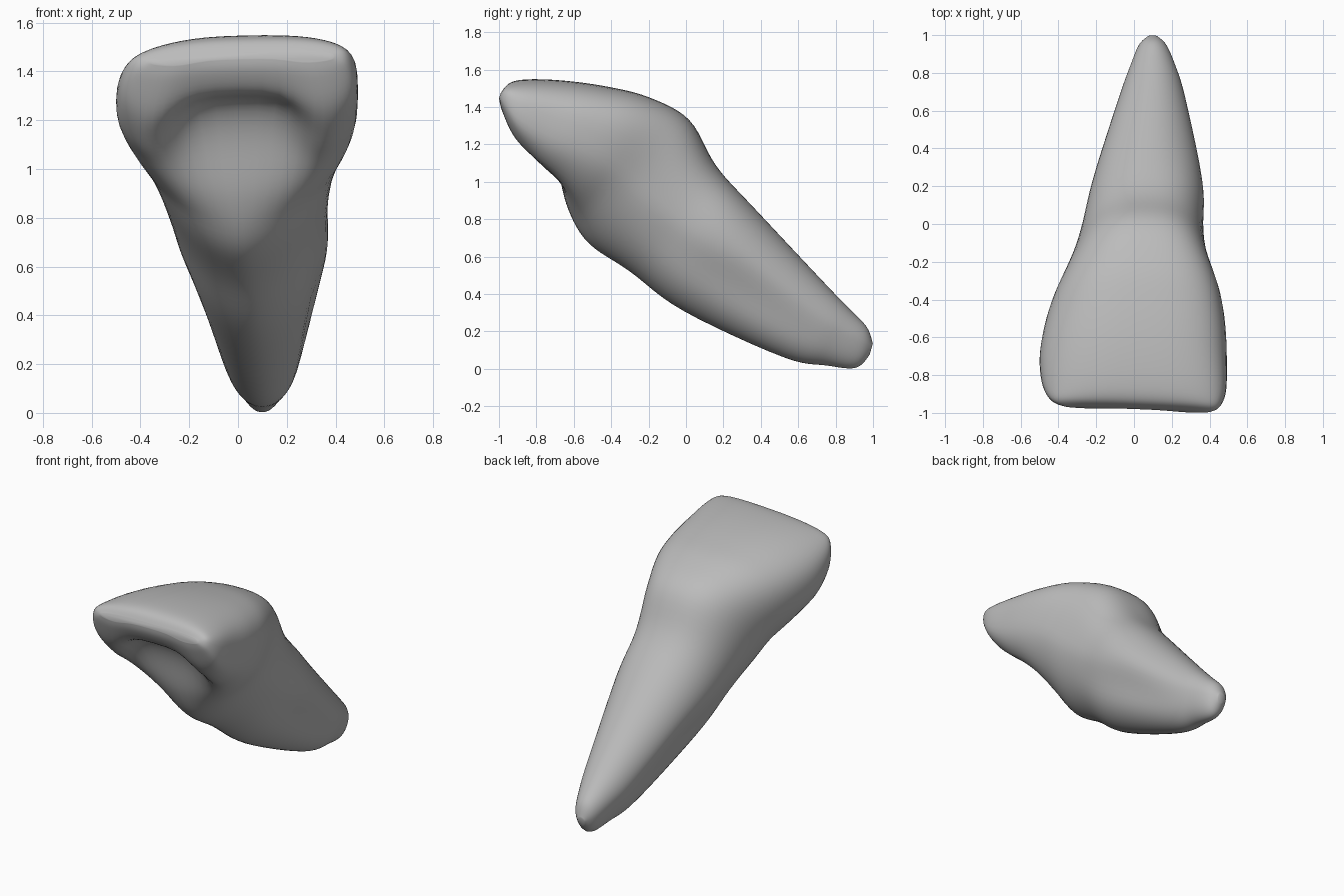
import bpy, bmesh, math
from mathutils import Vector

cube = bpy.data.objects.get("Cube")
if cube:
    bpy.data.objects.remove(cube)

# One plain grey material
grey = bpy.data.materials.new("plain grey")
grey.use_nodes = True
colour = (0.5, 0.5, 0.5, 1)
grey.diffuse_color = colour
grey.node_tree.nodes["Principled BSDF"].inputs["Base Color"].default_value = colour

# Stations from biting edge to root tip:
# outer point (y, z), inner point (y, z), x min, x max
stations = [
    (-0.985, 1.48, -1.0, 1.435, -0.36, 0.39),
    (-0.945, 1.532, -0.985, 1.36, -0.435, 0.45),
    (-0.85, 1.552, -0.92, 1.2, -0.485, 0.488),
    (-0.65, 1.545, -0.815, 1.055, -0.502, 0.493),
    (-0.42, 1.513, -0.725, 0.955, -0.48, 0.488),
    (-0.2, 1.458, -0.645, 0.845, -0.432, 0.462),
    (0.02, 1.338, -0.52, 0.67, -0.345, 0.395),
    (0.16, 1.09, -0.3, 0.522, -0.285, 0.37),
    (0.36, 0.867, -0.02, 0.31, -0.228, 0.37),
    (0.75, 0.45, 0.52, 0.06, -0.083, 0.275),
    (0.89, 0.305, 0.75, 0.018, -0.02, 0.22),
    (0.97, 0.22, 0.91, 0.004, 0.025, 0.172),
    (1.0, 0.13, 0.985, 0.08, 0.075, 0.122),
]
STEPS, SIDES = 6, 56


def blend(i, t):
    """Smooth in-between of the stations around number i."""
    n = len(stations) - 1
    p = [stations[min(max(k, 0), n)] for k in (i - 1, i, i + 1, i + 2)]
    return [0.5 * (2 * b + (c - a) * t + (2 * a - 5 * b + 4 * c - d) * t * t
                   + (3 * b - a - 3 * c + d) * t ** 3) for a, b, c, d in zip(*p)]


def clamp(v):
    return min(max(v, 0), 1)


def bump(v, centre, width):
    return math.exp(-((v - centre) / width) ** 2)


def power(v, n):
    return math.copysign(abs(v) ** (2 / n), v)


def ring(ty, tz, by, bz, x0, x1):
    """Closed cross-section: broad outer face, narrower inner face."""
    outer, inner = Vector((0, ty, tz)), Vector((0, by, bz))
    crown = clamp((0.1 - by) / 0.6)
    edge = clamp((-0.6 - by) / 0.35)
    middle = inner.lerp(outer, 0.6 - 0.12 * crown)
    up = (outer - inner).normalized()
    xc, w = (x0 + x1) / 2, (x1 - x0) / 2
    # Squareness of each face, hollow behind the edge, groove along the root
    n_out = 2 + 0.35 * clamp((0.2 - by) / 1.1)
    n_in = 1.7 + 1.3 * edge ** 0.8 + 0.3 * clamp((by + 0.4) / 1.1)
    hollow = 0.2 * bump(by, -0.83, 0.12)
    groove = 0.12 * bump(by, 0.15, 0.4)
    points = []
    for k in range(SIDES):
        a = 2 * math.pi * k / SIDES
        c, s = math.cos(a), math.sin(a)
        n = n_out if s >= 0 else n_in
        if c > 0 and s > 0:
            n += 0.7 * crown
        x, h = power(c, n), power(s, n)
        reach = (outer - middle) if h >= 0 else (middle - inner)
        p = middle + reach * h
        if h < 0:
            p += up * hollow * math.exp(-abs(x / 0.55) ** 5) * min(1, -h * 1.2)
        p.x = xc + w * x * (1 - groove * bump(h, -0.35, 0.3))
        # The biting edge rises and reaches forward towards one side
        p.z += 0.025 * (p.x - 0.2) * crown
        p.y -= 0.04 * (p.x - 0.3) * edge
        points.append(p)
    return points


# Loft the crown and root as one continuous skin
bm = bmesh.new()
rows = [blend(i, t / STEPS) for i in range(len(stations) - 1) for t in range(STEPS)]
rows.append(stations[-1])
loops = [[bm.verts.new(p) for p in ring(*r)] for r in rows]
for a, b in zip(loops, loops[1:]):
    for k in range(SIDES):
        j = (k + 1) % SIDES
        bm.faces.new((a[k], a[j], b[j], b[k]))
bm.faces.new(loops[0])
bm.faces.new(loops[-1])
bmesh.ops.recalc_face_normals(bm, faces=bm.faces)

mesh = bpy.data.meshes.new("tooth")
bm.to_mesh(mesh)
bm.free()
mesh.materials.append(grey)
mesh.shade_smooth()
tooth = bpy.data.objects.new("tooth", mesh)
bpy.context.collection.objects.link(tooth)

# Soften the transitions between the stations
soften = tooth.modifiers.new("soften", 'SMOOTH')
soften.factor = 0.5
soften.iterations = 6
